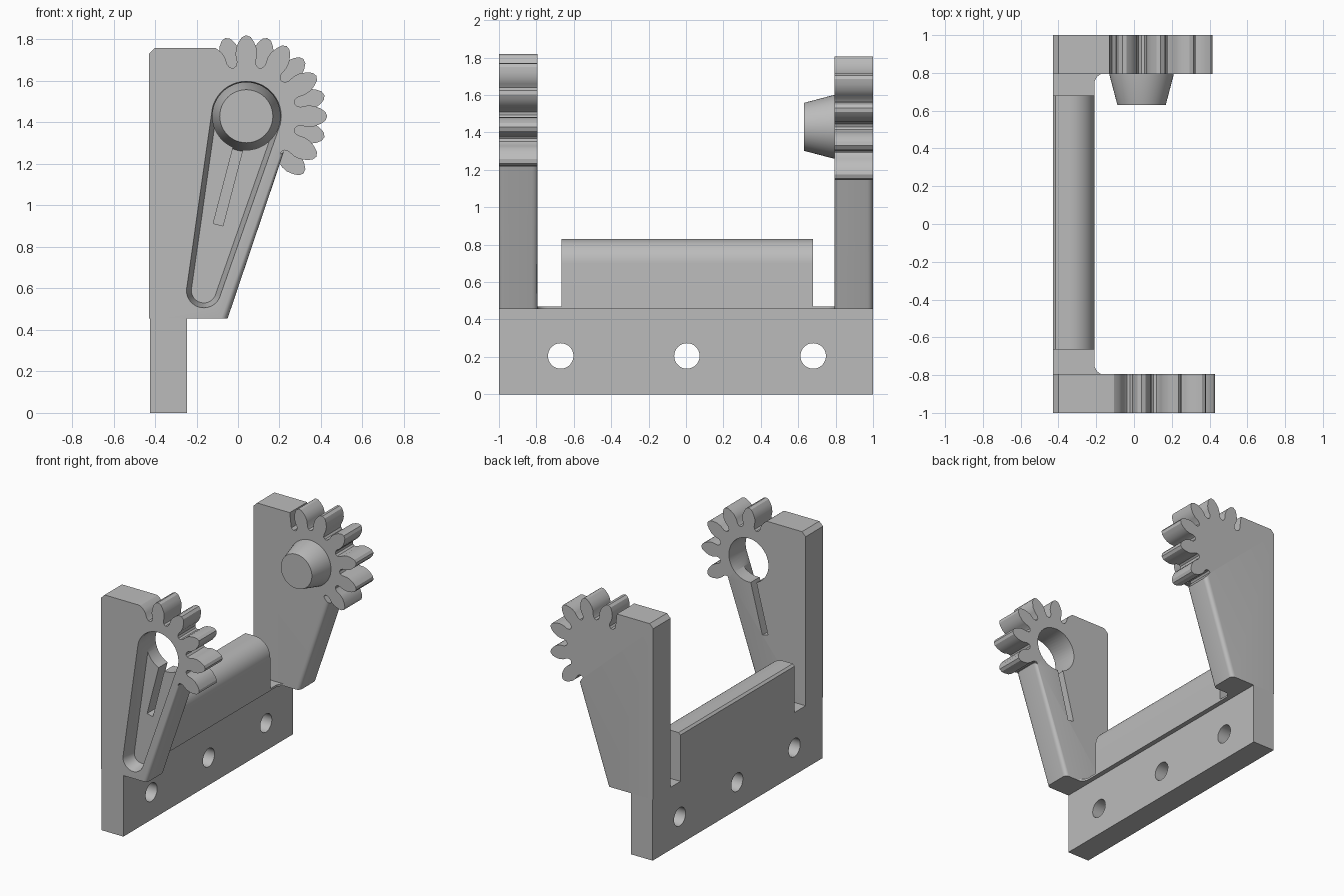
import bpy, bmesh, math
from mathutils import Vector

cube = bpy.data.objects.get("Cube")
if cube:
    bpy.data.objects.remove(cube, do_unlink=True)

grey = bpy.data.materials.new("plain_grey")
grey.use_nodes = True
grey.diffuse_color = (0.5, 0.5, 0.5, 1)
grey.node_tree.nodes["Principled BSDF"].inputs["Base Color"].default_value = (0.5, 0.5, 0.5, 1)

HUB = Vector((0.04, 1.43))      # gear centre in x, z
FOOT = Vector((-0.165, 0.59))   # lower end of the pocket
SEAT = 0.455                    # top of the base bar


def loft(name, rings, bevel_rule=None, bevel=0.03):
    """Bridge equal-length rings of points and cap both ends."""
    bm = bmesh.new()
    loops = [[bm.verts.new(p) for p in ring] for ring in rings]
    n = len(loops[0])
    for a, b in zip(loops, loops[1:]):
        for i in range(n):
            j = (i + 1) % n
            bm.faces.new((a[i], a[j], b[j], b[i]))
    bm.faces.new(loops[0])
    bm.faces.new(loops[-1])
    bmesh.ops.recalc_face_normals(bm, faces=bm.faces)
    if bevel_rule:
        edges = [e for e in bm.edges if bevel_rule(*(v.co for v in e.verts))]
        bmesh.ops.bevel(bm, geom=edges, offset=bevel, segments=4,
                        profile=0.5, affect='EDGES')
    mesh = bpy.data.meshes.new(name)
    bm.to_mesh(mesh)
    bm.free()
    mesh.materials.append(grey)
    obj = bpy.data.objects.new(name, mesh)
    bpy.context.collection.objects.link(obj)
    return obj


def along_y(points, y):
    return [(p[0], y, p[1]) for p in points]


def circle(centre, r, n=48):
    return [(centre[0] + r * math.cos(2 * math.pi * i / n),
             centre[1] + r * math.sin(2 * math.pi * i / n)) for i in range(n)]


def activate(obj):
    bpy.ops.object.select_all(action='DESELECT')
    obj.select_set(True)
    bpy.context.view_layer.objects.active = obj


def cut(obj, cutter):
    cutter.hide_render = True
    mod = obj.modifiers.new("cut", 'BOOLEAN')
    mod.operation = 'DIFFERENCE'
    mod.solver = 'EXACT'
    mod.object = cutter
    activate(obj)
    bpy.ops.object.modifier_apply(modifier=mod.name)
    bpy.data.objects.remove(cutter, do_unlink=True)


def polar(r, angle):
    return (HUB.x + r * math.cos(angle), HUB.y + r * math.sin(angle))


# Gear tooth flank as radius and half width, root to tip
FLANK = [(0.265, 0.045), (0.30, 0.052), (0.33, 0.05), (0.36, 0.037), (0.382, 0.021)]


def tooth(deg):
    a = math.radians(deg)
    rise = [polar(r, a + w / r) for r, w in FLANK]
    fall = [polar(r, a - w / r) for r, w in reversed(FLANK)]
    return rise + [polar(0.39, a)] + fall


def valley(deg):
    return [polar(r, math.radians(deg + d)) for r, d in ((0.247, 3.5), (0.24, 0), (0.247, -3.5))]


def arm_outline(first, count, lead, slant_top):
    """Upright body joined to a partial gear with twelve-tooth spacing."""
    pts = [(-0.43, SEAT), (-0.43, 1.73), (-0.40, 1.76)] + lead
    pts += valley(first + 15)
    for i in range(count):
        pts += tooth(first - 30 * i) + valley(first - 30 * i - 15)
    return pts + [slant_top, (-0.05, SEAT)]


def slanted(a, b):
    # long sloping edges on both faces of an arm
    return abs(a.y - b.y) < 0.001 and abs(a.z - b.z) > 0.5 and abs(a.x - b.x) > 0.1


# Arms: the gears are offset by half a tooth
half_tooth = [polar(r, math.radians(120) - w / r) for r, w in reversed(FLANK[:4])]
front_pts = arm_outline(90, 5, [(-0.12, 1.76)] + half_tooth, (0.222, 1.262))
back_pts = arm_outline(105, 6, [(-0.13, 1.76), (-0.117, 1.65)], (0.188, 1.16))
front_arm = loft("front_arm", [along_y(front_pts, y) for y in (-1, -0.795)], slanted)
back_arm = loft("back_arm", [along_y(back_pts, y) for y in (0.795, 1)], slanted)


# Tapered pocket, socket hole and slot in the front arm
def teardrop(shrink, n=24):
    axis = FOOT - HUB
    base = math.atan2(axis.y, axis.x)
    pts = []
    for centre, r, start in ((HUB, 0.17, base + math.pi / 2), (FOOT, 0.085, base - math.pi / 2)):
        for i in range(n + 1):
            a = start + math.pi * i / n
            pts.append((centre.x + (r - shrink) * math.cos(a),
                        centre.y + (r - shrink) * math.sin(a)))
    return pts


cut(front_arm, loft("pocket_cutter", [along_y(teardrop(s), y)
                                      for s, y in ((-0.003, -1.02), (0.025, -0.9))]))
cut(front_arm, loft("socket_cutter", [along_y(circle(HUB, 0.163), y) for y in (-1.1, -0.7)]))
down = Vector((-0.095, -0.365)).normalized()
side = Vector((-down.y, down.x)) * 0.024
slot = [HUB + down * 0.1 + side, HUB + down * 0.54 + side,
        HUB + down * 0.54 - side, HUB + down * 0.1 - side]
cut(front_arm, loft("slot_cutter", [along_y(slot, y) for y in (-1.1, -0.7)]))

# Tapered pin on the back arm
pin = loft("pin", [along_y(circle(HUB, r), y) for r, y in ((0.17, 0.80), (0.17, 0.79), (0.128, 0.63))])

# Base bar with three through holes
bar_pts = [(-0.425, 0), (-0.245, 0), (-0.245, SEAT), (-0.425, SEAT)]
base_bar = loft("base_bar", [along_y(bar_pts, y) for y in (-1, 1)])
for y in (-0.67, 0.005, 0.68):
    ring = circle((y, 0.205), 0.068)
    cut(base_bar, loft("hole_cutter", [[(x, p[0], p[1]) for p in ring] for x in (-0.6, -0.1)]))

# Ridge with a rounded inner shoulder
shoulder = [(-0.34 + 0.13 * math.sin(a), 0.70 + 0.13 * math.cos(a))
            for a in (math.pi / 2 * i / 12 for i in range(13))]
ridge_pts = [(-0.43, SEAT), (-0.43, 0.815), (-0.415, 0.83)] + shoulder + [(-0.21, SEAT)]
ridge = loft("ridge", [along_y(ridge_pts, y) for y in (-0.665, 0.68)])

# Thin shelf joining ridge and arms, with filleted inner corners
fillet = [(-0.15 - 0.06 * math.cos(a), 0.74 + 0.06 * math.sin(a))
          for a in (math.pi / 2 * i / 6 for i in range(7))]
edge = fillet + [(-0.43, 0.80)]
shelf_pts = edge + [(x, -y) for x, y in reversed(edge)]
shelf = loft("shelf", [[(x, y, z) for x, y in shelf_pts] for z in (SEAT, 0.47)])

for part in (front_arm, back_arm, pin, base_bar, ridge, shelf):
    activate(part)
    bpy.ops.object.shade_smooth_by_angle(angle=math.radians(30))
